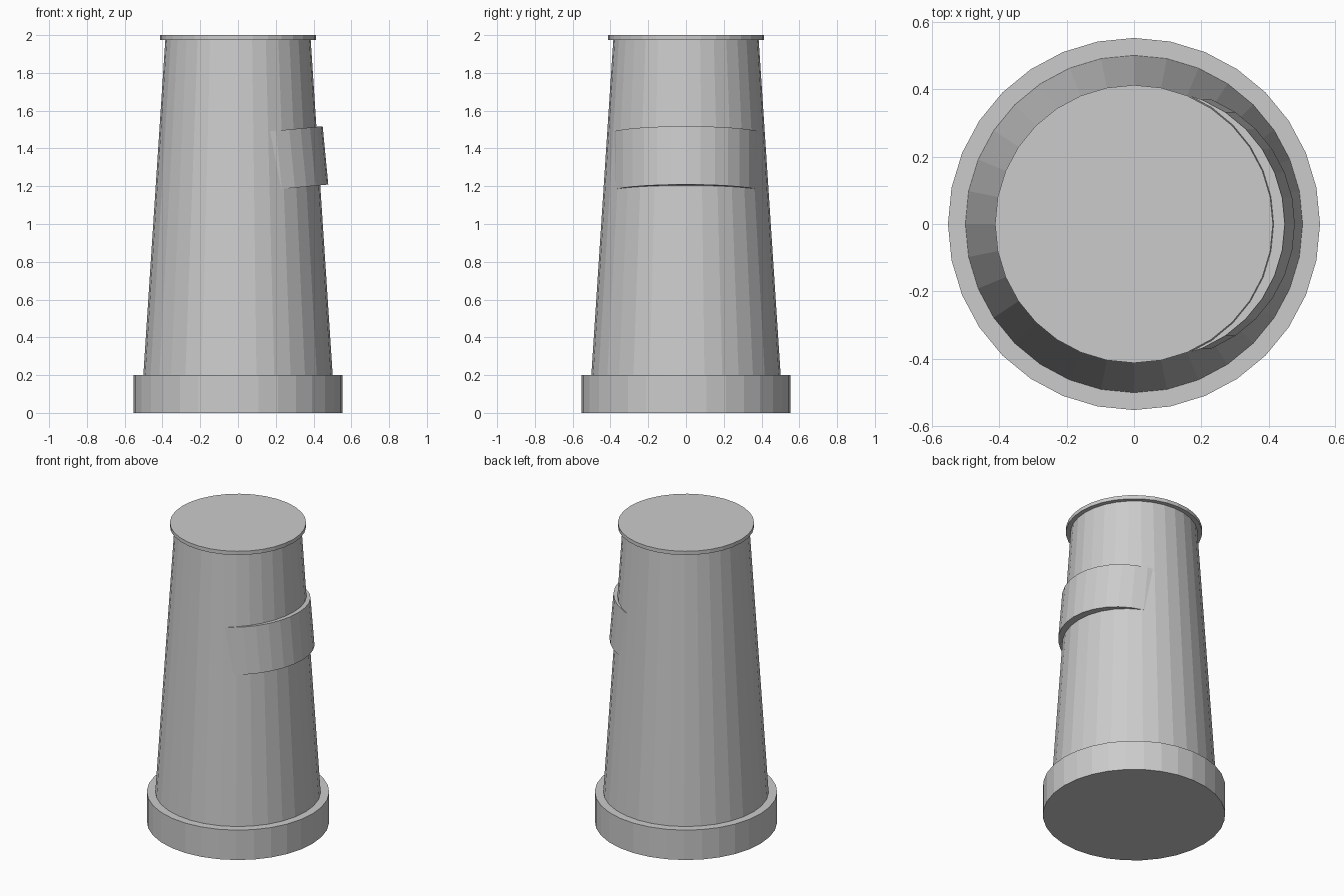
import bpy, math

if "Cube" in bpy.data.objects:
    bpy.data.objects.remove(bpy.data.objects["Cube"])

SIDES = 32


def frustum(name, r_bottom, r_top, z0, z1):
    """Flat-shaded round part standing between two heights."""
    bpy.ops.mesh.primitive_cone_add(vertices=SIDES, radius1=r_bottom, radius2=r_top,
                                    depth=z1 - z0, location=(0, 0, (z0 + z1) / 2))
    obj = bpy.context.object
    obj.name = name
    return obj


# Foot ring, tapered body and thin lid
frustum("base", 0.553, 0.553, 0.0, 0.2)
frustum("body", 0.502, 0.384, 0.19, 1.99)
frustum("lid", 0.413, 0.413, 1.975, 2.0)

# Tilted disc sunk into the body, showing as a curved band on the right side
band = frustum("side_band", 0.4, 0.4, 0.0, 0.31)
band.location = (0.065, 0, 1.325)
band.rotation_euler = (0, math.radians(-5.5), 0)
